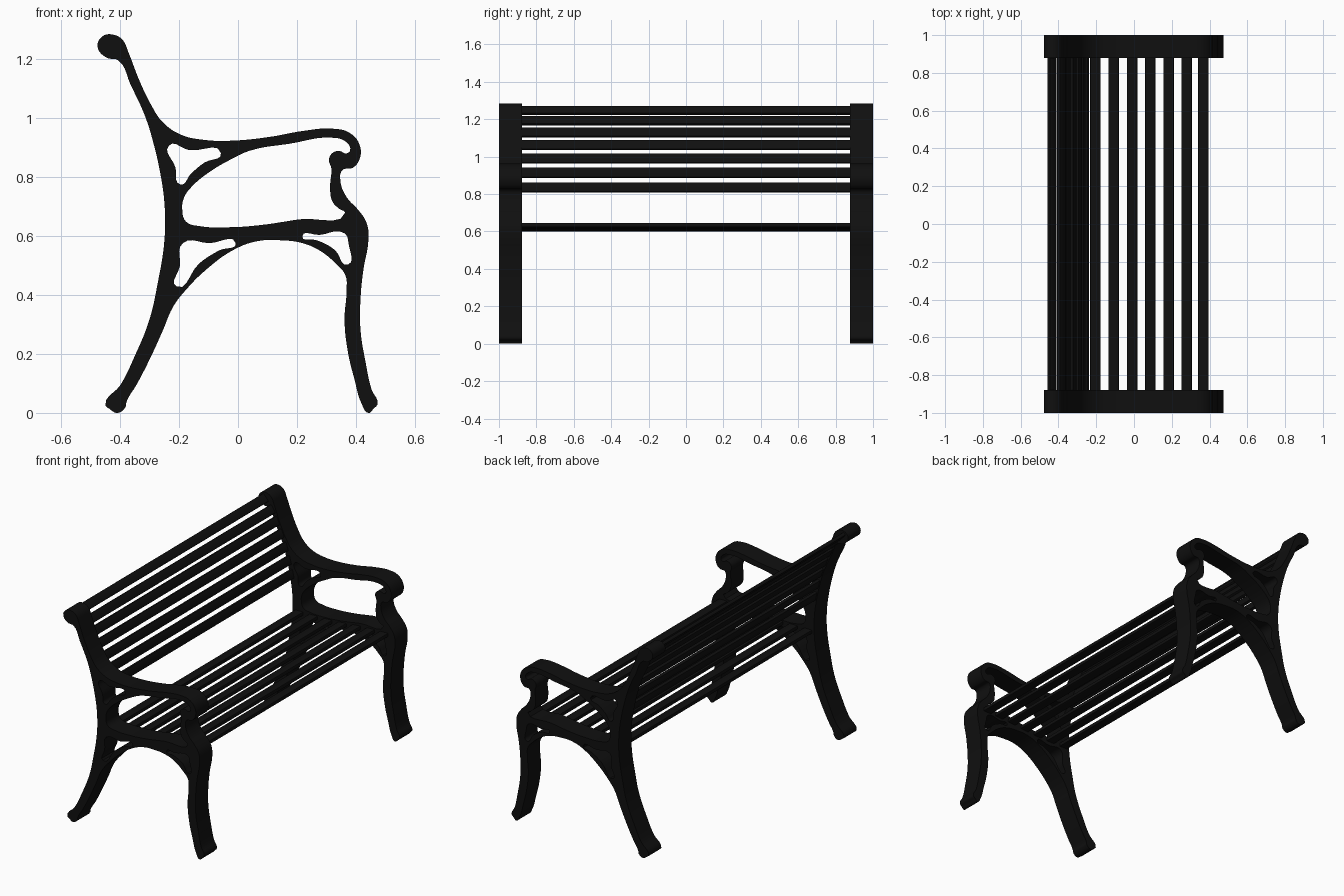
import bpy, bmesh, math
from mathutils import Matrix

if "Cube" in bpy.data.objects:
    bpy.data.objects.remove(bpy.data.objects["Cube"])

paint = bpy.data.materials.new("black_paint")
paint.diffuse_color = (0.005, 0.005, 0.005, 1)
paint.use_nodes = True
paint.node_tree.nodes["Principled BSDF"].inputs["Base Color"].default_value = paint.diffuse_color

# side frame silhouette (x, z) in hundredths: up the back, along the arm, down the front leg, under the arch
OUTLINE = [
    (-44.9, 2.7), (-39.8, 9.5), (-35.1, 19), (-30, 31.6), (-27.3, 43.5), (-24.9, 58.8),
    (-24.9, 70.7), (-26.3, 81), (-28.6, 91.2), (-31.4, 100.3), (-36.4, 111.2), (-40.5, 119.4),
    (-44.6, 120.4), (-47.6, 124.1), (-45.9, 127.6), (-42.5, 128.2), (-39.2, 126.5), (-37.1, 122.1),
    (-33.7, 113.3), (-29.3, 104.1), (-25.6, 98.6), (-19.2, 94.2), (-11.4, 92.5), (-2.9, 92.2),
    (10.7, 93.5), (22.5, 95.6), (32, 96.3), (37.8, 94.9), (41.2, 90.8), (41.2, 86),
    (38.8, 83), (35.4, 82.3), (34.7, 78.6), (36.8, 73.1), (40.8, 68.7), (43.6, 64.3),
    (44.2, 58.8), (42.5, 48.6), (41.5, 38.4), (41.5, 28.2), (43.2, 17.3), (45.3, 7.8),
    (47.3, 3.1), (45.9, 1.4), (44.2, 0), (41.9, 3.1), (39.5, 11.2), (37.1, 21.4),
    (36.1, 31.6), (36.8, 41.8), (36.4, 46.6), (33, 50.7), (28, 54.8), (21.9, 57.5),
    (14.1, 58.5), (6.6, 58.2), (-1.2, 55.4), (-10.7, 48.6), (-17.8, 41.5), (-21.9, 36.1),
    (-25.6, 27.6), (-30, 18), (-34.4, 9.5), (-37.8, 3.7), (-38.1, 2), (-40.8, 0), (-43.6, 1.4)]

# openings: behind the arm brace, under the arm, and two above the arch
BRACE_GAP = [(-23.4, 90.6), (-16.5, 89), (-5.8, 88), (-11.4, 84.8), (-15.8, 81.2),
             (-19.6, 77.4), (-21.2, 83.2)]
ARM_GAP = [(-18.9, 69), (-18.2, 73.1), (-15.8, 76.5), (-9.7, 81.6), (-2.2, 86), (3.9, 88.8),
           (17.5, 91.2), (32.7, 93.2), (36.6, 91.8), (38, 89), (36.6, 87.9), (34.6, 88.7),
           (32.2, 88.2), (30.8, 85.8), (31.6, 83), (31.2, 76), (32, 71.6), (34.2, 69.2),
           (36.2, 67.7), (20.9, 65.6), (7.3, 63.6), (-2.9, 62.9), (-13.1, 63.3), (-17.6, 64.8)]
REAR_GAP = [(-18.7, 57.5), (-19.7, 49.7), (-20.9, 42.9), (-13.1, 50.7), (-6.3, 55.1),
            (-0.8, 57.5), (-9.7, 57.5)]
FRONT_GAP = [(21.8, 59.9), (27.6, 60.3), (36, 60.9), (37.5, 57.1), (37.2, 50.2),
             (32.8, 55.2), (27, 58.4)]


def finish(ob):
    ob.data.materials.clear()
    ob.data.materials.append(paint)
    bpy.ops.object.select_all(action='DESELECT')
    ob.select_set(True)
    bpy.context.view_layer.objects.active = ob
    bpy.ops.object.shade_smooth_by_angle(angle=math.radians(40))


def side_frame(name, y):
    cu = bpy.data.curves.new(name, 'CURVE')
    cu.dimensions, cu.fill_mode = '2D', 'BOTH'
    cu.extrude, cu.resolution_u = 0.061, 5
    for loop in (OUTLINE, BRACE_GAP, ARM_GAP, REAR_GAP, FRONT_GAP):
        sp = cu.splines.new('BEZIER')
        sp.bezier_points.add(len(loop) - 1)
        sp.use_cyclic_u = True
        for bp, (x, z) in zip(sp.bezier_points, loop):
            bp.co = (x / 100, z / 100, 0)
            bp.handle_left_type = bp.handle_right_type = 'AUTO'
    ob = bpy.data.objects.new(name, cu)
    bpy.context.collection.objects.link(ob)
    bpy.ops.object.select_all(action='DESELECT')
    ob.select_set(True)
    bpy.context.view_layer.objects.active = ob
    bpy.ops.object.convert(target='MESH')
    ob = bpy.context.view_layer.objects.active
    # stand upright and weld the caps to the rim
    ob.data.transform(Matrix.Translation((0, y, 0)) @ Matrix.Rotation(math.pi / 2, 4, 'X'))
    bm = bmesh.new()
    bm.from_mesh(ob.data)
    bmesh.ops.remove_doubles(bm, verts=bm.verts, dist=1e-5)
    bmesh.ops.recalc_face_normals(bm, faces=bm.faces)
    low = min(v.co.z for v in bm.verts)
    bmesh.ops.translate(bm, verts=bm.verts, vec=(0, 0, -low))
    bm.to_mesh(ob.data)
    bm.free()
    finish(ob)


def slats(name, centres, width, thick):
    # planks between the frames, each tilted along the line of its neighbours
    for i, (x, z) in enumerate(centres):
        a, b = centres[max(i - 1, 0)], centres[min(i + 1, len(centres) - 1)]
        tilt = math.atan2(b[1] - a[1], b[0] - a[0])
        bm = bmesh.new()
        bmesh.ops.create_cube(bm, size=1, matrix=Matrix.Diagonal((width, 1.78, thick, 1)))
        bmesh.ops.bevel(bm, geom=[e for e in bm.edges if abs(e.verts[0].co.y - e.verts[1].co.y) > 1],
                        offset=0.004, segments=2, affect='EDGES', profile=0.5)
        bm.transform(Matrix.Translation((x, 0, z)) @ Matrix.Rotation(-tilt, 4, 'Y'))
        me = bpy.data.meshes.new(f"{name}_{i + 1}")
        bm.to_mesh(me)
        bm.free()
        ob = bpy.data.objects.new(me.name, me)
        bpy.context.collection.objects.link(ob)
        finish(ob)


side_frame("side_frame_near", -0.939)
side_frame("side_frame_far", 0.939)

slats("back_slat", [(-0.434, 1.247), (-0.385, 1.192), (-0.354, 1.13), (-0.322, 1.062),
                    (-0.293, 0.99), (-0.271, 0.914), (-0.252, 0.835)], 0.053, 0.02)
slats("seat_slat", [(-0.205, 0.611), (-0.108, 0.611), (-0.01, 0.612), (0.087, 0.618),
                    (0.183, 0.627), (0.278, 0.632), (0.367, 0.634)], 0.055, 0.022)
